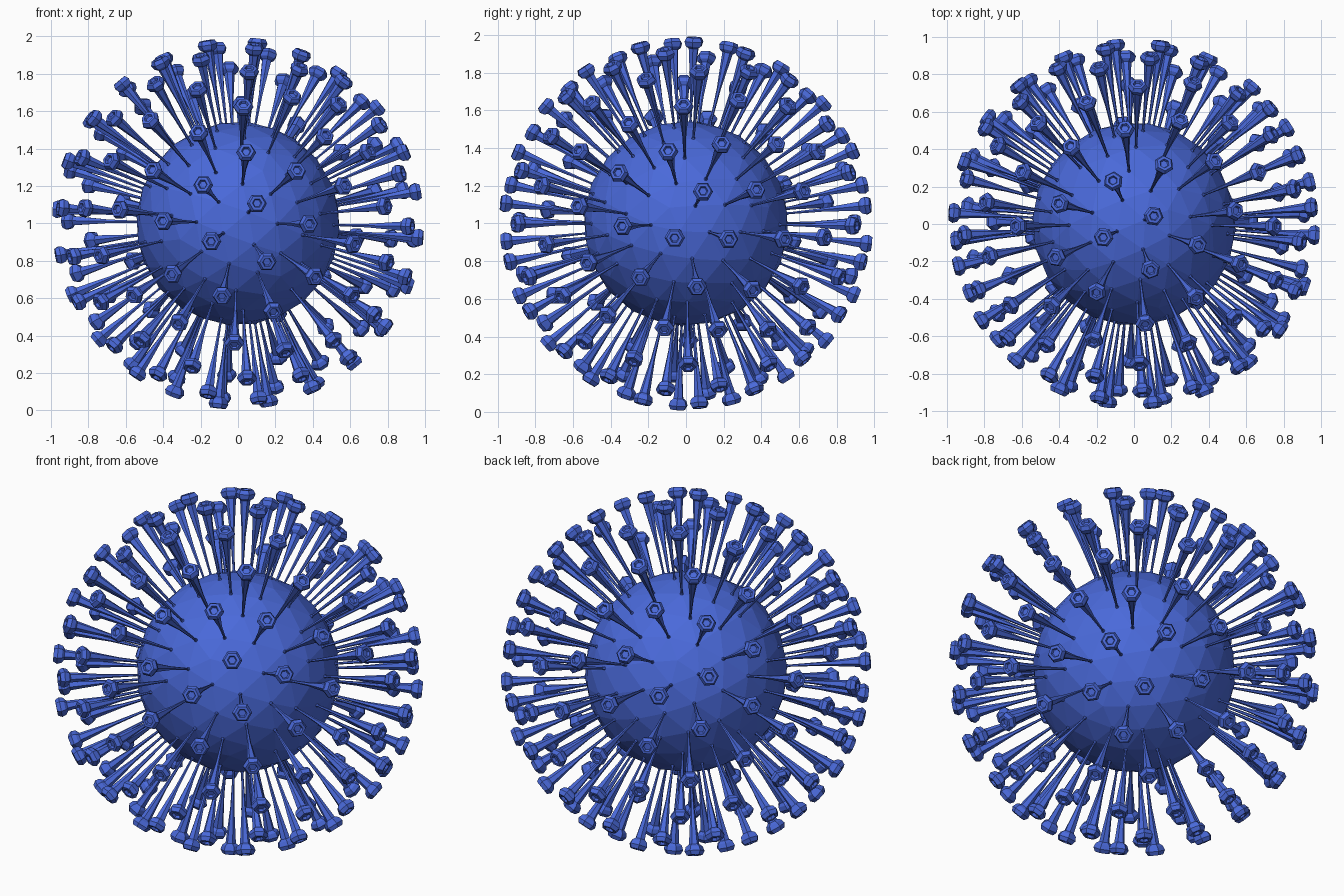
import bpy, bmesh, math
from itertools import combinations
from mathutils import Vector, Matrix

if "Cube" in bpy.data.objects:
    bpy.data.objects.remove(bpy.data.objects["Cube"])

CENTRE = Vector((0, 0, 1))
BODY_R = 0.545

blue = bpy.data.materials.new("royal blue")
blue.diffuse_color = (0.068, 0.142, 0.70, 1)
blue.use_nodes = True
blue.node_tree.nodes["Principled BSDF"].inputs["Base Color"].default_value = blue.diffuse_color


def make_object(name, bm):
    bmesh.ops.recalc_face_normals(bm, faces=bm.faces[:])
    mesh = bpy.data.meshes.new(name)
    bm.to_mesh(mesh)
    bm.free()
    mesh.materials.append(blue)
    ob = bpy.data.objects.new(name, mesh)
    bpy.context.collection.objects.link(ob)
    return ob


# Tilted icosahedron: one face points along f, one of its corners along u
f = Vector((0.039, -0.997, -0.067)).normalized()
u = Vector((0.345, 0.0, 0.938))
u = (u - f * u.dot(f)).normalized()
corners = []
for k in range(3):
    uk = Matrix.Rotation(k * math.tau / 3, 3, f) @ u
    for polar, side in ((37.377, 1), (79.188, -1)):
        a = math.radians(polar)
        v = f * math.cos(a) + uk * (side * math.sin(a))
        corners += [v, -v]

# Split every face into a 4-step triangular grid; corners carry no spike
N = 4
points = {}
body = bmesh.new()


def grid_point(tri, i, j):
    w = (i, j, N - i - j)
    p = sum((c * n for c, n in zip(tri, w)), Vector()).normalized()
    key = tuple(round(x, 3) + 0.0 for x in p)
    if key not in points:
        points[key] = (p, body.verts.new(CENTRE + p * BODY_R), N in w)
    return points[key][1]


for tri in combinations(corners, 3):
    if any(abs(a.dot(b) - 0.447) > 0.02 for a, b in combinations(tri, 2)):
        continue
    for i in range(N):
        for j in range(N - i):
            body.faces.new((grid_point(tri, i, j), grid_point(tri, i + 1, j),
                            grid_point(tri, i, j + 1)))
            if i + j < N - 1:
                body.faces.new((grid_point(tri, i + 1, j),
                                grid_point(tri, i + 1, j + 1),
                                grid_point(tri, i, j + 1)))
bmesh.ops.remove_doubles(body, verts=body.verts[:], dist=0.005)
make_object("faceted_body", body)

# Spike profile: (distance from centre, half width), stem then dished cap
PROFILE = [(0.51, 0.022), (0.555, 0.006), (0.74, 0.011), (0.935, 0.028),
           (0.948, 0.046), (0.972, 0.054), (0.994, 0.042), (0.994, 0.026),
           (0.980, 0.020)]
SIDES = 6


def add_spike(bm, direction):
    rot = direction.to_track_quat('Z', 'Y').to_matrix()
    rings = []
    for d, r in PROFILE:
        ring = []
        for s in range(SIDES):
            t = math.tau * s / SIDES
            local = Vector((r * math.cos(t), r * math.sin(t), d))
            ring.append(bm.verts.new(CENTRE + rot @ local))
        rings.append(ring)
    for low, high in zip(rings, rings[1:]):
        for s in range(SIDES):
            n = (s + 1) % SIDES
            bm.faces.new((low[s], low[n], high[n], high[s]))
    bm.faces.new(rings[0][::-1])
    bm.faces.new(rings[-1])


# Hexagonal nail-shaped spikes all around
spikes = bmesh.new()
for p, _, is_corner in points.values():
    if not is_corner:
        add_spike(spikes, p)
make_object("surface_spikes", spikes)
